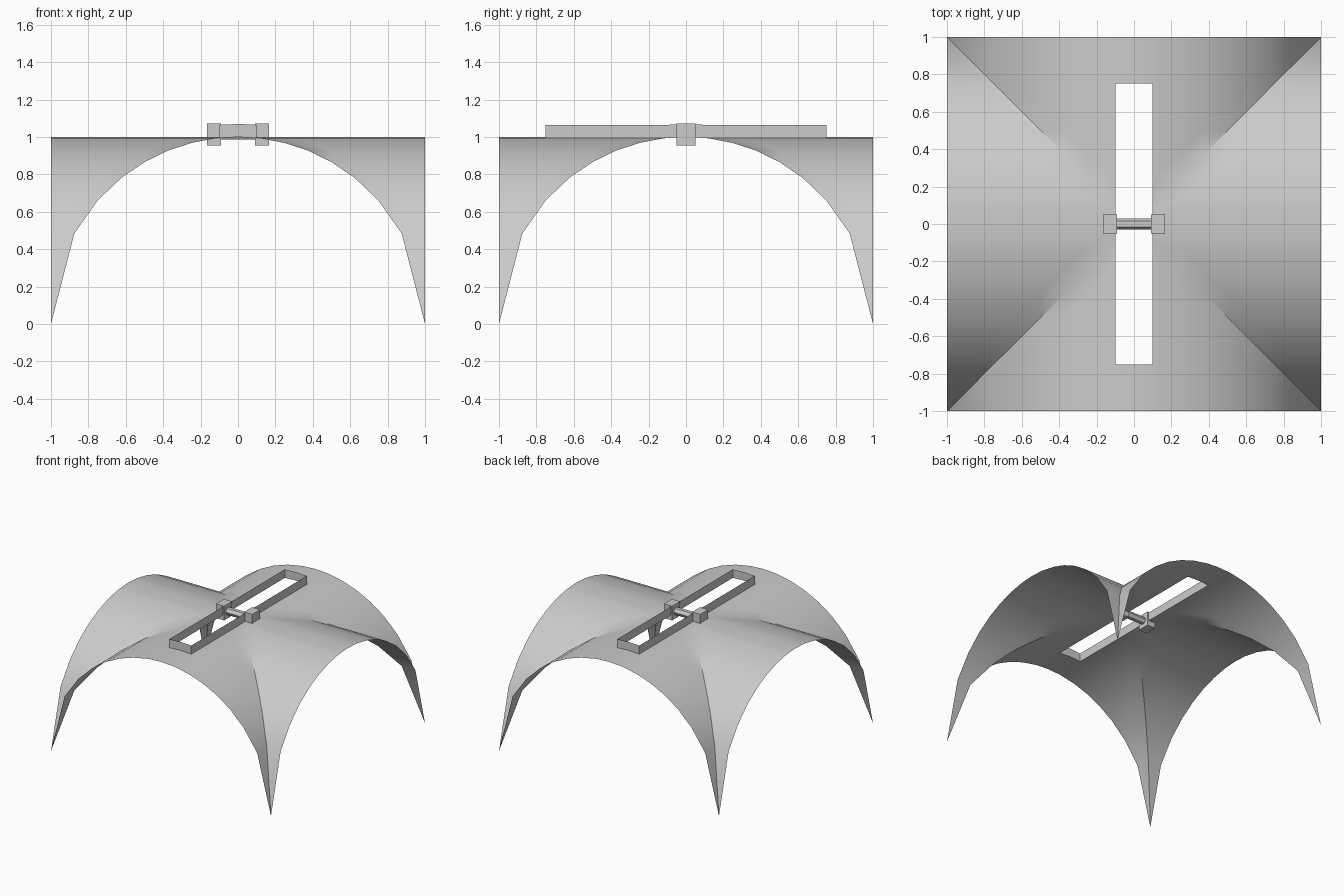
import bpy, bmesh, math
from mathutils import Matrix

cube = bpy.data.objects.get("Cube")
if cube:
    bpy.data.objects.remove(cube, do_unlink=True)

GREY = (0.6, 0.6, 0.6, 1)
stone = bpy.data.materials.new("plain grey")
stone.use_nodes = True
stone.diffuse_color = GREY
stone.node_tree.nodes["Principled BSDF"].inputs["Base Color"].default_value = GREY

SLOT_X, SLOT_Y, RIM = 0.1, 0.75, 0.07
HUB_Z = 1.013


def finish(bm, name):
    mesh = bpy.data.meshes.new(name)
    bm.to_mesh(mesh)
    bm.free()
    obj = bpy.data.objects.new(name, mesh)
    bpy.context.collection.objects.link(obj)
    mesh.materials.append(stone)
    return obj


def arch(t):
    return math.sqrt(max(0.0, 1 - t * t))


# Vault: two crossing half-round barrels, with a slot left open along the crown
half = sorted([i / 8 for i in range(1, 9)] + [SLOT_X])
steps = [-t for t in reversed(half)] + [0] + half
bm = bmesh.new()
grid = [[bm.verts.new((x, y, arch(min(abs(x), abs(y))))) for y in steps] for x in steps]
for i in range(len(steps) - 1):
    for j in range(len(steps) - 1):
        cx = (steps[i] + steps[i + 1]) / 2
        cy = (steps[j] + steps[j + 1]) / 2
        if abs(cx) < SLOT_X and abs(cy) < SLOT_Y:
            continue
        a, b, c, d = grid[i][j], grid[i + 1][j], grid[i + 1][j + 1], grid[i][j + 1]
        # Split each cell along the diagonal that runs to its corner
        if cx * cy > 0:
            bm.faces.new((a, b, c))
            bm.faces.new((a, c, d))
        else:
            bm.faces.new((a, b, d))
            bm.faces.new((b, c, d))
bmesh.ops.delete(bm, geom=[v for v in bm.verts if not v.link_faces], context='VERTS')

# Thin upright rim raised from the slot's edge
slot_edges = [e for e in bm.edges if e.is_boundary and all(abs(v.co.x) < SLOT_X + 0.01
              and abs(v.co.y) < SLOT_Y + 0.01 for v in e.verts)]
new = bmesh.ops.extrude_edge_only(bm, edges=slot_edges)["geom"]
bmesh.ops.translate(bm, verts=[g for g in new if isinstance(g, bmesh.types.BMVert)],
                    vec=(0, 0, RIM))
vault = finish(bm, "vault_with_slot_rim")
bpy.context.view_layer.objects.active = vault
vault.select_set(True)
bpy.ops.object.shade_smooth_by_angle(angle=math.radians(30))
vault.select_set(False)

# Blocks on either side of the slot
for side, name in ((-1, "right_block"), (1, "left_block")):
    bm = bmesh.new()
    bmesh.ops.create_cube(bm, size=1, matrix=Matrix.Translation((side * 0.1275, 0, HUB_Z))
                          @ Matrix.Diagonal((0.075, 0.103, 0.117, 1)))
    finish(bm, name)

# Six-sided bar joining the blocks
bm = bmesh.new()
bmesh.ops.create_cone(bm, cap_ends=True, segments=6, radius1=0.03, radius2=0.03, depth=0.2,
                      matrix=Matrix.Translation((0, 0, HUB_Z)) @ Matrix.Rotation(math.pi / 2, 4, 'Y')
                      @ Matrix.Rotation(math.pi / 6 * 0, 4, 'Z'))
bar = finish(bm, "cross_bar")
# Turn the bar so that flat faces lie on top and bottom
if max(v.co.z for v in bar.data.vertices) > HUB_Z + 0.028:
    bar.data.transform(Matrix.Translation((0, 0, HUB_Z)) @ Matrix.Rotation(math.pi / 6, 4, 'X')
                       @ Matrix.Translation((0, 0, -HUB_Z)))
